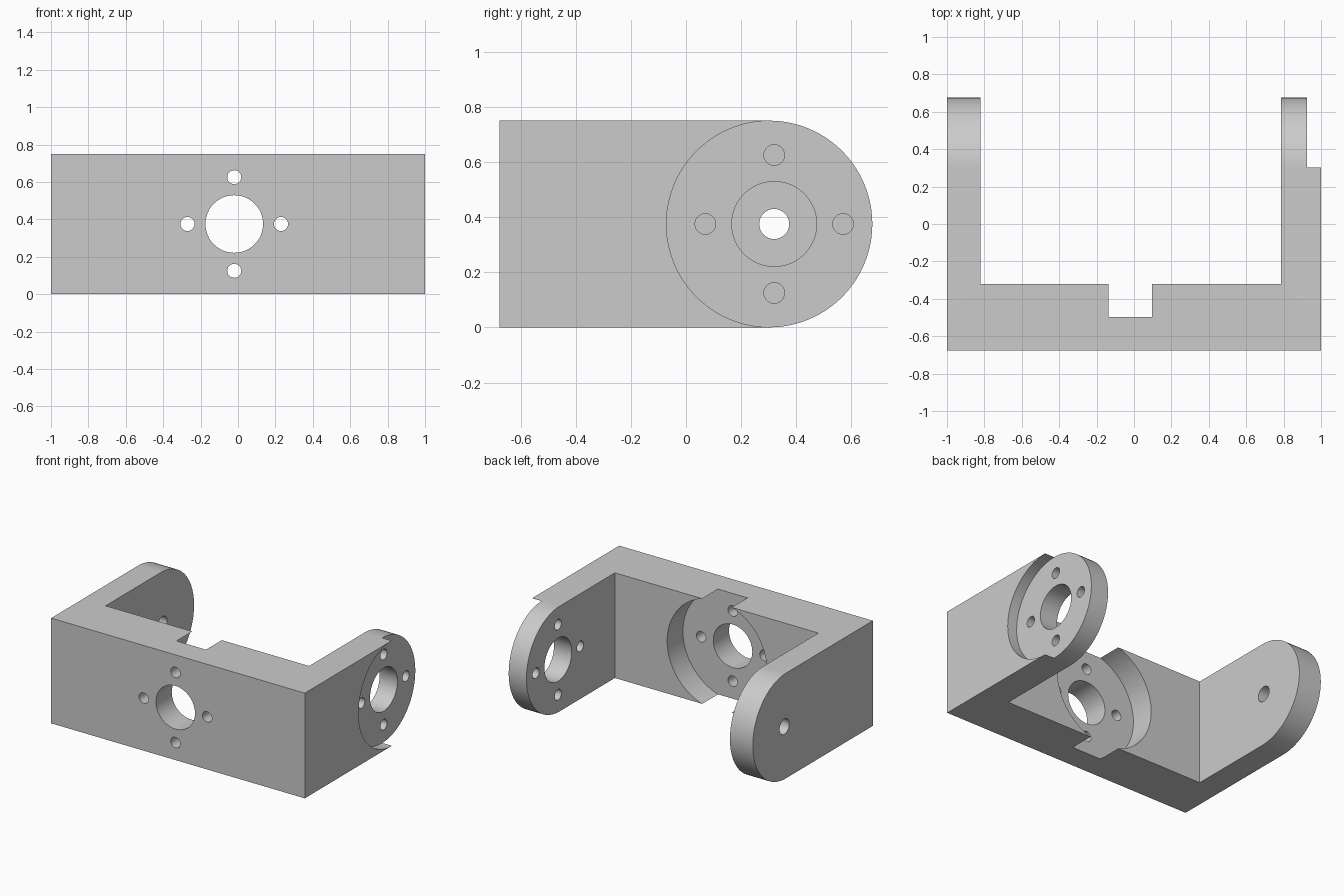
import bpy, bmesh
from math import sin, cos, pi
from mathutils import Vector

old = bpy.data.objects.get("Cube")
if old:
    bpy.data.objects.remove(old, do_unlink=True)

H, MID = 0.75, 0.375          # bracket height and its middle
FRONT, END = -0.676, 0.301    # front face, centre of the rounded arm ends
PIVOT, HUB = 0.32, -0.02      # arm hole centre (y), wall hole centre (x)

grey = bpy.data.materials.new("plain_grey")
grey.use_nodes = True
grey.diffuse_color = (0.6, 0.6, 0.6, 1)
grey.node_tree.nodes["Principled BSDF"].inputs["Base Color"].default_value = (0.6, 0.6, 0.6, 1)


def arc(cx, cz, r, start, stop, n):
    return [(cx + r * cos(start + (stop - start) * i / n),
             cz + r * sin(start + (stop - start) * i / n)) for i in range(n + 1)]


def circle(cx, cz, r, n=48):
    return arc(cx, cz, r, 0, 2 * pi, n)[:-1]


def prism(name, profile, axis, lo, hi):
    """Extrude a profile (horizontal, z) along x or y."""
    def place(p, d):
        return (d, p[0], p[1]) if axis == "x" else (p[0], d, p[1])
    bm = bmesh.new()
    face = bm.faces.new([bm.verts.new(place(p, lo)) for p in profile])
    top = bmesh.ops.extrude_face_region(bm, geom=[face])["geom"]
    shift = Vector(place((0, 0), hi - lo))
    bmesh.ops.translate(bm, vec=shift, verts=[v for v in top if isinstance(v, bmesh.types.BMVert)])
    bmesh.ops.recalc_face_normals(bm, faces=bm.faces)
    mesh = bpy.data.meshes.new(name)
    bm.to_mesh(mesh)
    bm.free()
    obj = bpy.data.objects.new(name, mesh)
    bpy.context.collection.objects.link(obj)
    mesh.materials.append(grey)
    return obj


# Bracket block with rounded arm ends
bracket = prism("bracket", [(FRONT, H), (FRONT, 0)] + arc(END, MID, MID, -pi / 2, pi / 2, 48),
                "x", -1, 1)
cutters = []


def cut(name, profile, axis, lo, hi):
    cutters.append(prism(name, profile, axis, lo, hi))


def hole_pattern(name, c, axis, lo, hi):
    """Central bore with four screw holes around it."""
    cut(name + "_bore", circle(c, MID, 0.154), axis, lo, hi)
    for i, (dx, dz) in enumerate([(1, 0), (0, 1), (-1, 0), (0, -1)]):
        cut(f"{name}_screw_hole_{i}", circle(c + dx / 4, MID + dz / 4, 0.0375, 24), axis, lo, hi)


# Space between the arms
cut("inner_space", [(-0.82, -0.1), (0.785, -0.1), (0.785, 0.9), (-0.82, 0.9)], "y", -0.32, 0.9)
# Round pocket in the back of the wall
cut("wall_pocket", circle(HUB, MID, 0.393, 72), "y", -0.498, -0.2)
# Round seat on the outside of the left arm, open at the arm end
seat = arc(END + 0.002, MID, 0.374, pi / 2, 1.5 * pi, 48)
cut("arm_seat", [(0.8, 0.9), (seat[0][0], 0.9)] + seat + [(seat[-1][0], -0.1), (0.8, -0.1)],
    "x", 0.925, 1.1)
# Holes
hole_pattern("wall", HUB, "y", -0.8, -0.3)
hole_pattern("arm", PIVOT, "x", 0.7, 1.1)
cut("pivot_hole", circle(PIVOT, MID, 0.0545, 32), "x", -1.1, -0.7)

for c in cutters:
    c.hide_render = True
    mod = bracket.modifiers.new(c.name, "BOOLEAN")
    mod.operation, mod.solver, mod.object = "DIFFERENCE", "EXACT", c

# Apply the cuts, then remove the cutters
bpy.ops.object.select_all(action="DESELECT")
bracket.select_set(True)
bpy.context.view_layer.objects.active = bracket
for c in cutters:
    bpy.ops.object.modifier_apply(modifier=c.name)
    bpy.data.objects.remove(c, do_unlink=True)
bpy.ops.object.shade_smooth_by_angle(angle=pi / 6)
